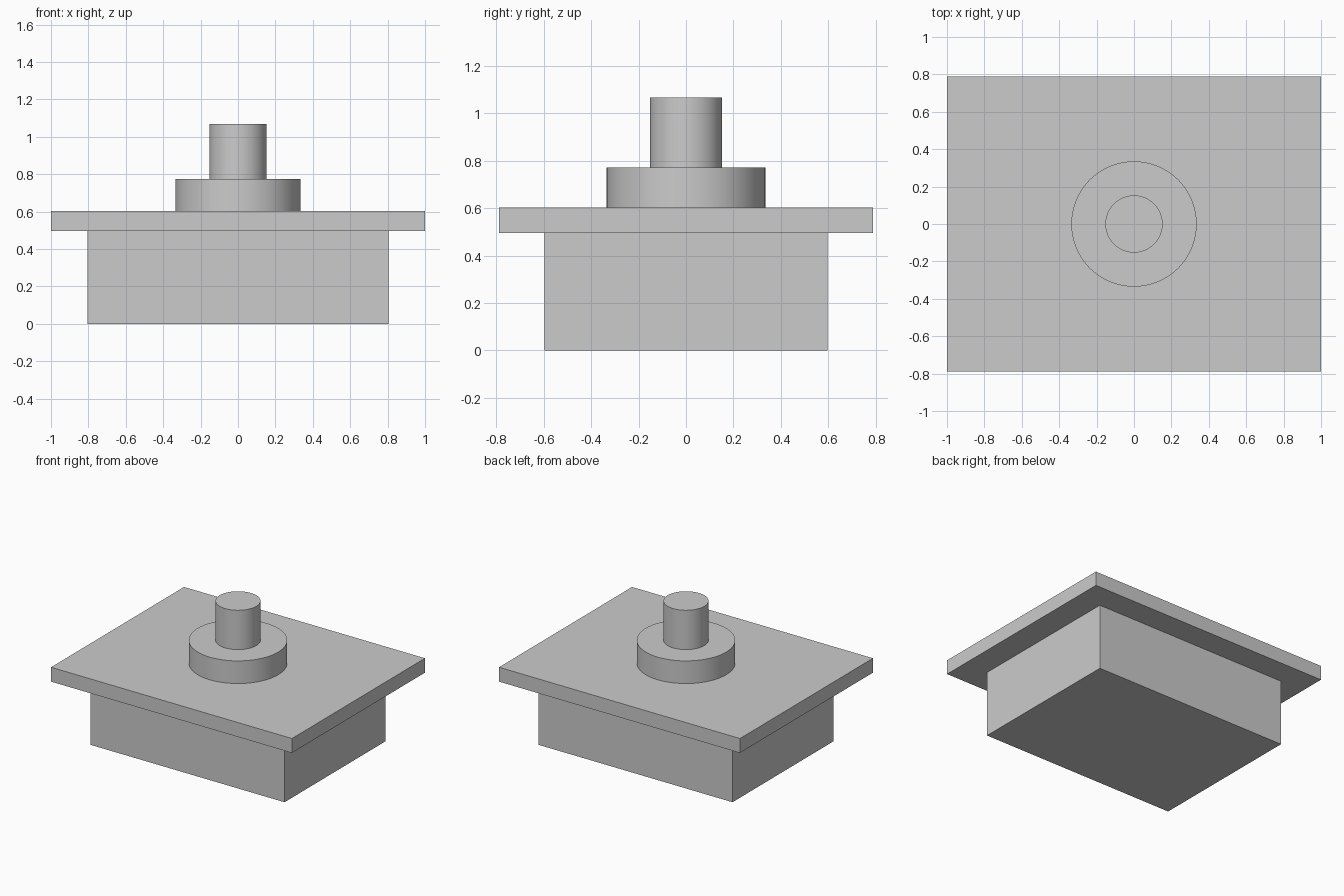
import bpy
import math

cube = bpy.data.objects.get("Cube")
if cube:
    bpy.data.objects.remove(cube, do_unlink=True)

# One plain grey for the whole model
grey = bpy.data.materials.new("light_grey")
grey.use_nodes = True
COLOUR = (0.6, 0.6, 0.6, 1)
grey.diffuse_color = COLOUR
grey.node_tree.nodes["Principled BSDF"].inputs["Base Color"].default_value = COLOUR


def finish(name):
    obj = bpy.context.object
    obj.name = obj.data.name = name
    obj.data.materials.append(grey)
    return obj


def block(name, width, depth, bottom, top):
    bpy.ops.mesh.primitive_cube_add(size=1, location=(0, 0, (bottom + top) / 2))
    bpy.context.object.scale = (width, depth, top - bottom)
    bpy.ops.object.transform_apply(location=False, rotation=False, scale=True)
    return finish(name)


def disc(name, radius, bottom, top):
    bpy.ops.mesh.primitive_cylinder_add(vertices=64, radius=radius, depth=top - bottom,
                                        location=(0, 0, (bottom + top) / 2))
    bpy.ops.object.shade_smooth_by_angle(angle=math.radians(30))
    return finish(name)


# Levels where the stacked parts meet
BODY_TOP, PLATE_TOP, COLLAR_TOP, STEM_TOP = 0.495, 0.603, 0.773, 1.068

# Housing below, wide flange plate over it
block("housing", 1.61, 1.196, 0, BODY_TOP)
block("flange_plate", 2, 1.577, BODY_TOP, PLATE_TOP)

# Round collar and stem on top
disc("collar", 0.335, PLATE_TOP, COLLAR_TOP)
disc("stem", 0.153, COLLAR_TOP, STEM_TOP)
